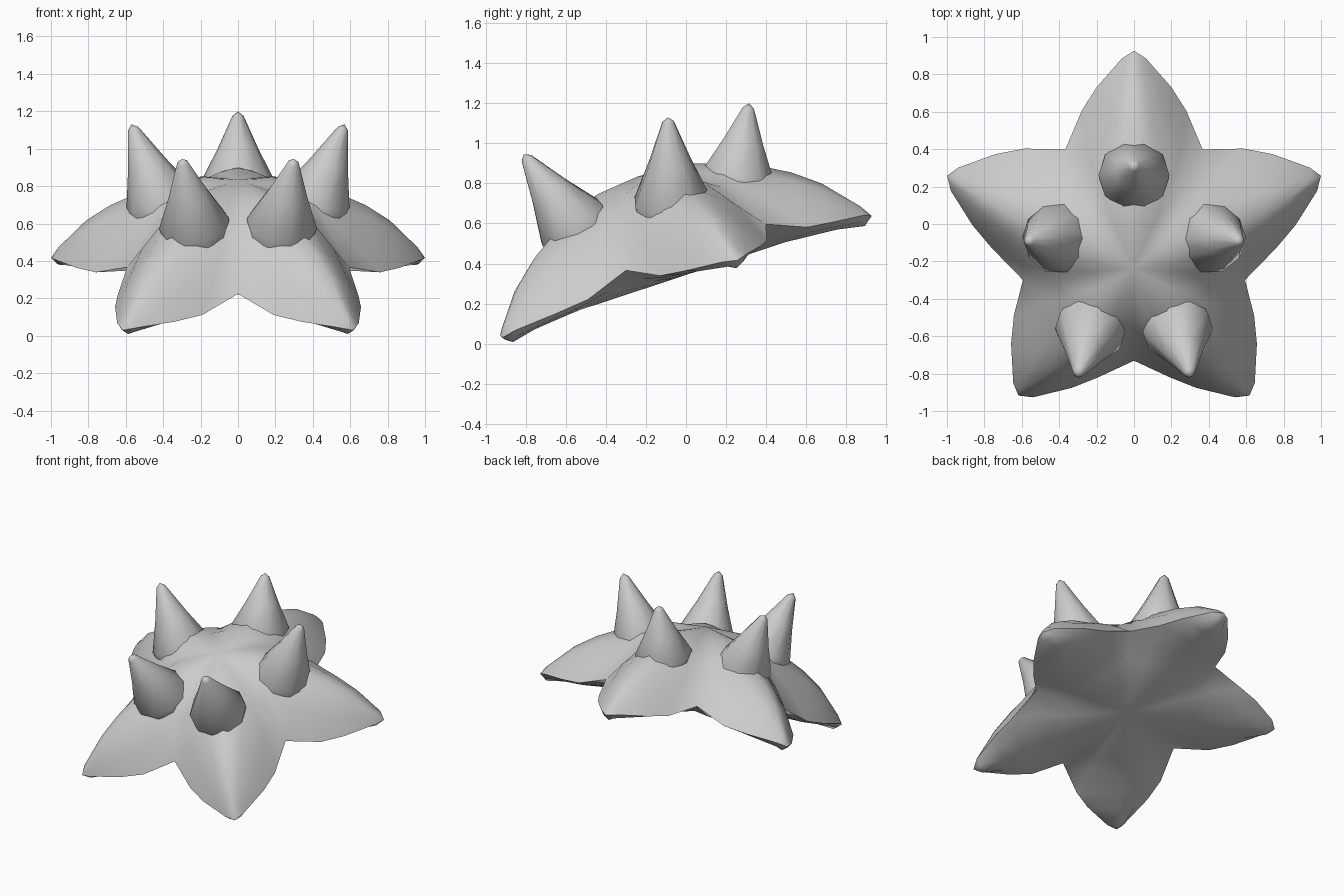
import bpy, bmesh, math
from mathutils import Vector

if "Cube" in bpy.data.objects:
    bpy.data.objects.remove(bpy.data.objects["Cube"])

TILT = 0.33


def place(u, v, h, ang, stretch):
    """Arm-local point (along, across, height) to the tilted star."""
    if u > 0.51:
        u = 0.51 + (u - 0.51) * stretch
    c, s = math.cos(ang), math.sin(ang)
    x, y = u * c - v * s, u * s + v * c
    return Vector((x, y - 0.10 - TILT * (h - 0.41), h + TILT * y))


def shade(ob, deg):
    bpy.ops.object.select_all(action='DESELECT')
    ob.select_set(True)
    bpy.context.view_layer.objects.active = ob
    bpy.ops.object.shade_smooth_by_angle(angle=math.radians(deg))


def finish(bm, name, deg):
    bmesh.ops.remove_doubles(bm, verts=bm.verts, dist=0.0005)
    bmesh.ops.recalc_face_normals(bm, faces=bm.faces)
    me = bpy.data.meshes.new(name)
    bm.to_mesh(me)
    bm.free()
    ob = bpy.data.objects.new(name, me)
    bpy.context.collection.objects.link(ob)
    shade(ob, deg)
    return ob


# Stations along an arm: ridge (u,h), edge (u,v,h), keel (u,h), underside edge h
c36, s36 = math.cos(math.radians(36)), math.sin(math.radians(36))
STATIONS = [
    ((0.00, .835), (0, 0, .835), (0.00, .32), .32),
    ((0.25, .815), (.27 * c36, .27 * s36, .775), (0.25, .32), .34),
    ((0.42, .765), (.45 * c36, .45 * s36, .66), (0.42, .32), .37),
    ((0.57, .70), (.505, .367, .43), (0.57, .32), .43),
    ((0.71, .625), (.70, .28, .355), (0.71, .31), .355),
    ((0.84, .53), (.83, .20, .34), (0.84, .30), .34),
    ((0.99, .37), (.99, .065, .325), (0.98, .275), .325),
    ((1.03, .31), (1.03, 0, .31), (1.03, .31), .31),
]


def grid(bm, rows):
    vs = [[bm.verts.new(p) for p in row] for row in rows]
    for a, b in zip(vs, vs[1:]):
        for i in range(len(a) - 1):
            bm.faces.new((a[i], a[i + 1], b[i + 1], b[i]))


# Five-armed body, each half arm has a domed top and a shallow underside
bm = bmesh.new()
for k in range(5):
    ang = math.radians(90 + 72 * k)
    stretch = 0.93 if k == 0 else 1.04
    for side in (1, -1):
        top, under = [], []
        for (ru, rh), (eu, ev, eh), (ku, kh), bh in STATIONS:
            top.append([place(ru + (eu - ru) * t, ev * t * side, rh + (eh - rh) * d, ang, stretch)
                        for t, d in ((0, 0), (.33, .16), (.67, .50), (1, 1))])
            under.append([place(ku + (eu - ku) * t, ev * t * side, kh + (bh - kh) * d, ang, stretch)
                          for t, d in ((0, 0), (.6, .4), (1, 1))])
        grid(bm, top)
        grid(bm, under)
bmesh.ops.remove_doubles(bm, verts=bm.verts, dist=0.0005)
bmesh.ops.dissolve_degenerate(bm, edges=bm.edges, dist=0.0005)
finish(bm, "star_body", 50)


def spike(name, base, tip, radius):
    """Eight-sided horn with a rounded point and a root sunk in the body."""
    base, tip = Vector(base), Vector(tip)
    axis = tip - base
    length = axis.length
    rot = Vector((0, 0, 1)).rotation_difference(axis.normalized()).to_matrix()
    bm = bmesh.new()
    rings = []
    for r, z in ((radius * .9, -.10), (radius, 0), (radius * .56, length * .46), (.03, length - .025)):
        rings.append([bm.verts.new(base + rot @ Vector((r * math.cos(a), r * math.sin(a), z)))
                      for a in (math.tau * i / 10 for i in range(10))])
    apex = bm.verts.new(tip)
    for i in range(10):
        j = (i + 1) % 10
        for a, b in zip(rings, rings[1:]):
            bm.faces.new((a[i], a[j], b[j], b[i]))
        bm.faces.new((rings[-1][i], rings[-1][j], apex))
    bm.faces.new(rings[0])
    finish(bm, name, 60)


# Ring of five spikes
spike("back_spike", (0, .26, .84), (0, .315, 1.20), .19)
for label, s in (("right", 1), ("left", -1)):
    spike(label + "_side_spike", (s * .415, -.07, .72), (s * .57, -.09, 1.13), .195)
    spike(label + "_front_spike", (s * .235, -.57, .60), (s * .30, -.81, .945), .19)
